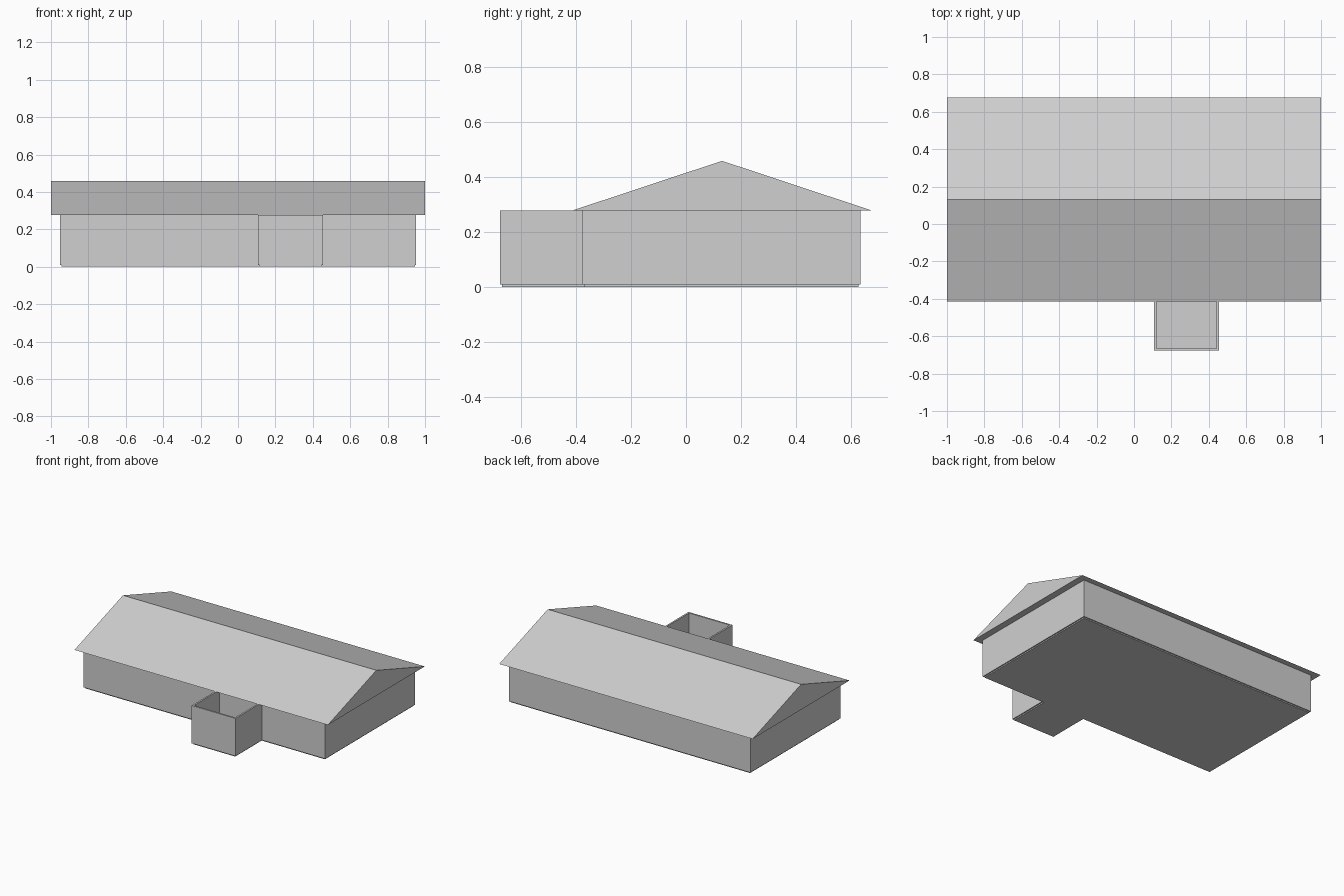
import bpy, bmesh

if "Cube" in bpy.data.objects:
    bpy.data.objects.remove(bpy.data.objects["Cube"])

grey = bpy.data.materials.new("plain_grey")
grey.diffuse_color = (0.63, 0.63, 0.63, 1)
grey.use_nodes = True
grey.node_tree.nodes["Principled BSDF"].inputs["Base Color"].default_value = grey.diffuse_color


def finish(name, bm):
    bmesh.ops.recalc_face_normals(bm, faces=bm.faces)
    mesh = bpy.data.meshes.new(name)
    bm.to_mesh(mesh)
    bm.free()
    mesh.materials.append(grey)
    obj = bpy.data.objects.new(name, mesh)
    bpy.context.collection.objects.link(obj)
    return obj


def prism(name, points, offset):
    """Extrude a closed 3D outline along an offset."""
    bm = bmesh.new()
    face = bm.faces.new([bm.verts.new(p) for p in points])
    ext = bmesh.ops.extrude_face_region(bm, geom=[face], use_keep_orig=True)
    verts = [g for g in ext["geom"] if isinstance(g, bmesh.types.BMVert)]
    bmesh.ops.translate(bm, verts=verts, vec=offset)
    return finish(name, bm)


def wall(name, x0, x1, y0, y1):
    return prism(name, [(x0, y0, BASE), (x1, y0, BASE), (x1, y1, BASE), (x0, y1, BASE)],
                 (0, 0, EAVE - BASE))


BASE, EAVE, RIDGE, T = 0.008, 0.277, 0.458, 0.012
X, Y0, Y1 = 0.953, -0.378, 0.635          # main block
PX0, PX1, PY = 0.108, 0.454, -0.677       # porch

# Floor slab, slightly inset from the walls
i = 0.008
prism("floor_slab", [(-X + i, Y0 + i, 0), (PX0 + i, Y0 + i, 0), (PX0 + i, PY + i, 0),
                     (PX1 - i, PY + i, 0), (PX1 - i, Y0 + i, 0), (X - i, Y0 + i, 0),
                     (X - i, Y1 - i, 0), (-X + i, Y1 - i, 0)], (0, 0, 0.0095))

# Main walls
wall("front_wall", -X, X, Y0, Y0 + T)
wall("back_wall", -X, X, Y1 - T, Y1)
wall("left_wall", -X, -X + T, Y0 + T, Y1 - T)
wall("right_wall", X - T, X, Y0 + T, Y1 - T)

# Open-topped porch walls
wall("porch_front_wall", PX0, PX1, PY, PY + T)
wall("porch_left_wall", PX0, PX0 + T, PY + T, Y0)
wall("porch_right_wall", PX1 - T, PX1, PY + T, Y0)

# Gable roof with closed ends and soffit
prism("gable_roof", [(-1, -0.415, EAVE), (-1, 0.677, EAVE), (-1, 0.131, RIDGE)], (2, 0, 0))
